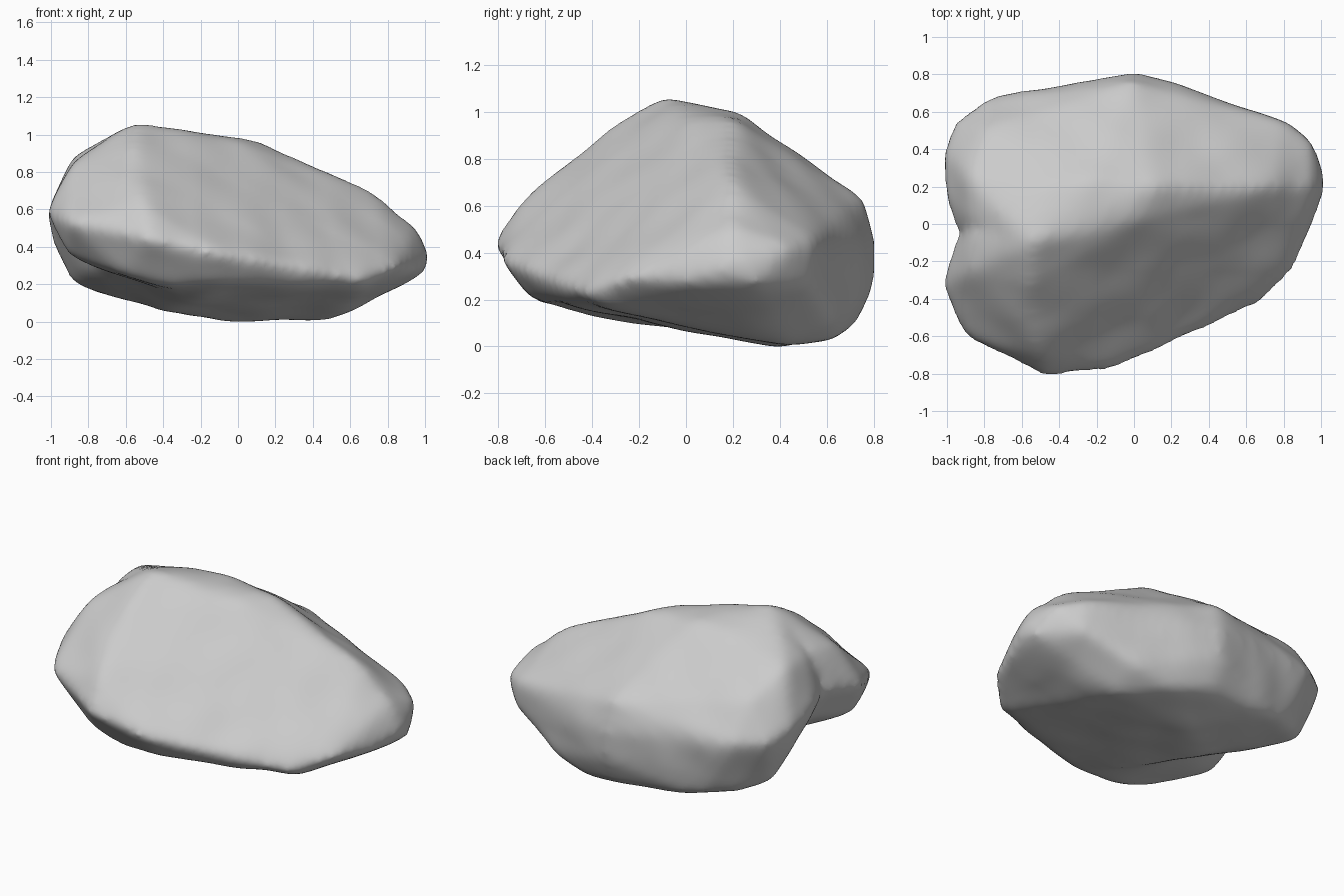
import bpy
import bmesh
from mathutils import Vector, noise

if "Cube" in bpy.data.objects:
    bpy.data.objects.remove(bpy.data.objects["Cube"], do_unlink=True)

# Stone material
stone = bpy.data.materials.new("stone grey")
stone.use_nodes = True
colour = (0.6, 0.6, 0.6, 1)
stone.diffuse_color = colour
bsdf = stone.node_tree.nodes["Principled BSDF"]
bsdf.inputs["Base Color"].default_value = colour
bsdf.inputs["Roughness"].default_value = 0.9

# Corners of the main mass and of the overhanging front lobe
front_lip = [(-.47, -.82, .42), (-.1, -.77, .34), (-.1, -.66, .19)]
main_mass = front_lip + [
    # crown and shoulders
    (-.53, -.1, 1.04), (-.2, .24, .97), (0, .02, .94), (.1, .2, .94), (-.45, .22, .965),
    (.45, .2, .78), (.72, .2, .67), (-.75, .1, .94), (-.87, .02, .85), (-.87, .25, .85),
    # nose
    (.3, -.55, .23), (.68, -.42, .2), (.66, -.34, .15), (.86, -.25, .27),
    (.95, 0, .25), (1.02, .2, .32), (1, .3, .25), (.96, .43, .4), (.95, .2, .49),
    (.82, .54, .43), (.82, .53, .24), (.8, .2, .14),
    # back
    (.02, .81, .42), (0, .75, .6), (.02, .8, .24), (.02, .72, .08), (.35, .71, .33),
    (-.78, .67, .5), (-.8, .5, .73), (-.95, .55, .5), (-1.01, .37, .56),
    (-1, .17, .6), (-.95, 0, .6), (-.86, .02, .44),
    # underside
    (-.05, .4, -.01), (.5, .42, -.01), (.25, .64, .02), (.5, .62, .09), (-.4, .15, .04),
    (-.98, .34, .4), (-.89, .42, .19), (-.75, .54, .15), (-.55, .65, .11), (-.3, .67, .08),
    (-.2, -.4, .12)]
front_lobe = front_lip + [
    (-1.02, -.33, .56), (-.9, -.6, .51), (-.88, -.25, .82), (-.91, -.4, .34),
    (-.95, -.1, .6), (-.35, -.63, .17), (-.6, -.61, .23), (-.6, -.5, .75),
    (-.55, -.32, .91), (-.5, -.7, .59), (-.53, -.1, 1.04), (0, .02, .94),
    (-.8, .05, .42), (-.86, -.04, .85), (-.3, 0, .12)]


def hull(bm, points):
    verts = [bm.verts.new(p) for p in points]
    result = bmesh.ops.convex_hull(bm, input=verts)
    loose = set(result["geom_interior"]) | set(result["geom_unused"])
    bmesh.ops.delete(bm, geom=[v for v in loose if isinstance(v, bmesh.types.BMVert)],
                     context="VERTS")


mesh = bpy.data.meshes.new("boulder")
bm = bmesh.new()
hull(bm, main_mass)
hull(bm, front_lobe)
bmesh.ops.recalc_face_normals(bm, faces=bm.faces)
bm.to_mesh(mesh)
bm.free()
boulder = bpy.data.objects.new("boulder", mesh)
bpy.context.collection.objects.link(boulder)
bpy.context.view_layer.objects.active = boulder
boulder.select_set(True)

# Fuse the lobes and weather the edges
remesh = boulder.modifiers.new("fuse", "REMESH")
remesh.mode = "VOXEL"
remesh.voxel_size = 0.025
weather = boulder.modifiers.new("weather", "SMOOTH")
weather.factor = 0.5
weather.iterations = 24
for name in ("fuse", "weather"):
    bpy.ops.object.modifier_apply(modifier=name)

# Gentle surface unevenness
mesh = boulder.data
normals = [v.normal.copy() for v in mesh.vertices]
for v, n in zip(mesh.vertices, normals):
    v.co += n * (0.008 + 0.012 * noise.noise(v.co * 4))

# Centre the boulder and rest it on the ground
low = Vector([min(v.co[i] for v in mesh.vertices) for i in range(3)])
high = Vector([max(v.co[i] for v in mesh.vertices) for i in range(3)])
middle = (low + high) / 2
for v in mesh.vertices:
    v.co -= Vector((middle.x, middle.y, low.z))

mesh.materials.clear()
mesh.materials.append(stone)
bpy.ops.object.shade_smooth()
